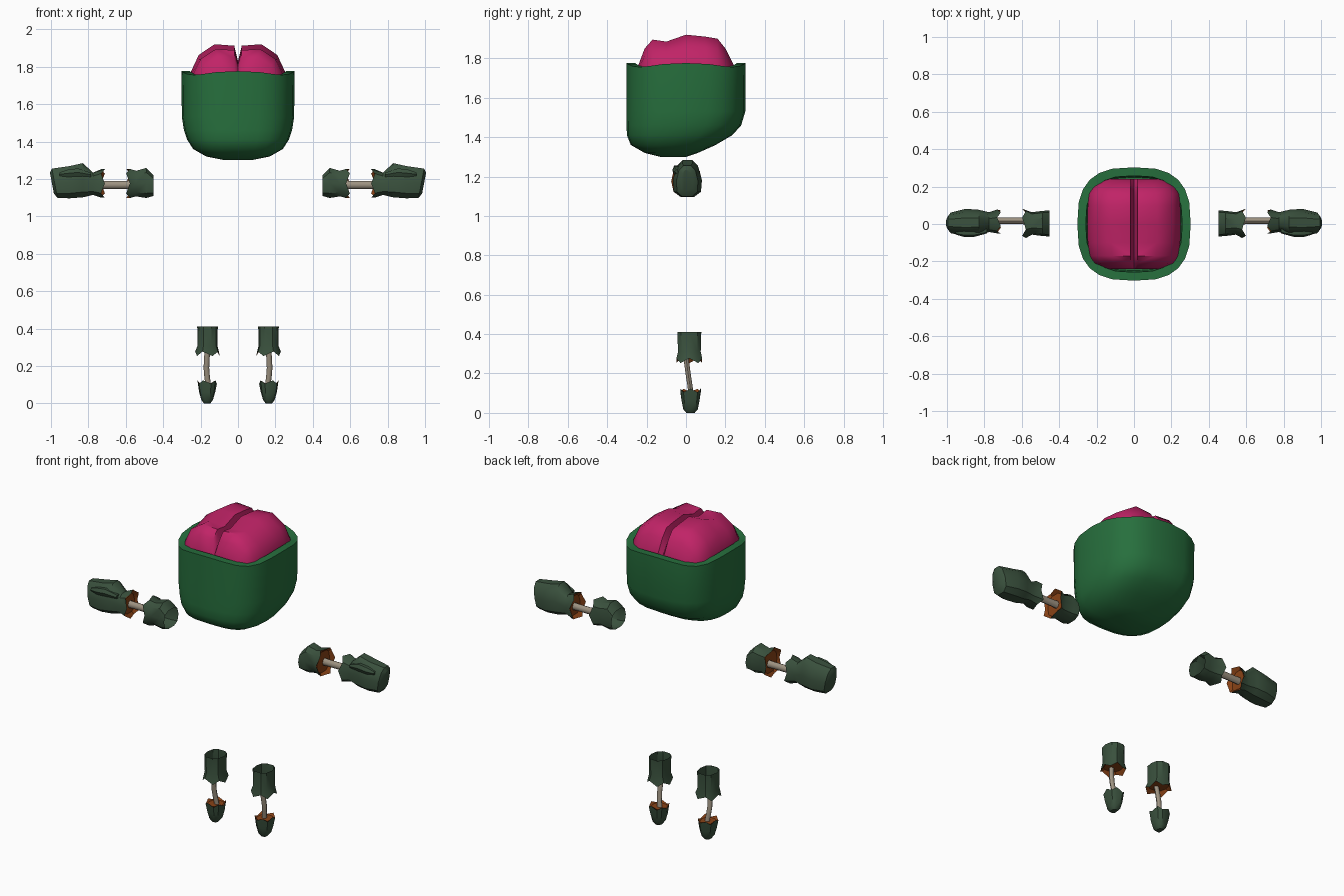
import bpy
import bmesh
from math import cos, sin, pi

cube = bpy.data.objects.get("Cube")
if cube:
    bpy.data.objects.remove(cube, do_unlink=True)


def material(name, rgb):
    mat = bpy.data.materials.new(name)
    mat.use_nodes = True
    colour = (*rgb, 1)
    mat.diffuse_color = colour
    bsdf = mat.node_tree.nodes["Principled BSDF"]
    bsdf.inputs["Base Color"].default_value = colour
    bsdf.inputs["Roughness"].default_value = 0.9
    return mat


SKIN = material("bright green", (0.02, 0.16, 0.047))
DULL = material("dull green", (0.042, 0.082, 0.047))
PINK = material("brain pink", (0.53, 0.017, 0.135))
BONE = material("bone", (0.34, 0.29, 0.22))
FLESH = material("orange flesh", (0.25, 0.055, 0.008))


def spow(v, p):
    return abs(v) ** p * (1 if v >= 0 else -1)


def ring(axis, t, c, r, jag=0, n=10, power=2.6, shear=0, taper=0):
    """Rounded-square loop across an axis; jag makes a torn edge."""
    pts = []
    for i in range(n):
        a = 2 * pi * i / n
        u, v = spow(cos(a), 2 / power), spow(sin(a), 2 / power)
        p, q = c[0] + r[0] * u * (1 - taper * v), c[1] + r[1] * v
        s = t + jag * (-1) ** i + shear * r[1] * v
        pts.append((s, p, q) if axis == "X" else (p, q, s))
    return pts


def loft(name, rings, mats, caps=(True, True), flesh_from=None, mirror=True, angle=35):
    """Skin a row of loops; segments from flesh_from on use the second material."""
    bm = bmesh.new()
    loops = [[bm.verts.new(p) for p in r] for r in rings]
    n = len(loops[0])
    for k, (a, b) in enumerate(zip(loops, loops[1:])):
        for i in range(n):
            j = (i + 1) % n
            f = bm.faces.new((a[i], a[j], b[j], b[i]))
            f.material_index = int(flesh_from is not None and k >= flesh_from)
    if caps[0]:
        bm.faces.new(loops[0])
    if caps[1]:
        bm.faces.new(loops[-1]).material_index = int(flesh_from is not None)
    bmesh.ops.recalc_face_normals(bm, faces=bm.faces)
    mesh = bpy.data.meshes.new(name)
    bm.to_mesh(mesh)
    bm.free()
    for m in mats:
        mesh.materials.append(m)
    obj = bpy.data.objects.new(name, mesh)
    bpy.context.collection.objects.link(obj)
    bpy.ops.object.select_all(action="DESELECT")
    obj.select_set(True)
    bpy.context.view_layer.objects.active = obj
    bpy.ops.object.shade_smooth_by_angle(angle=angle * pi / 180)
    if mirror:
        mod = obj.modifiers.new("Mirror", "MIRROR")
        mod.use_clip = True
    return obj


# Head bowl: height, half width, front y, back y, from chin to rim and inside
head = [
    (1.30, 0.07, -0.13, 0.0), (1.32, 0.17, -0.21, 0.06), (1.36, 0.24, -0.28, 0.15),
    (1.41, 0.272, -0.3, 0.235), (1.46, 0.289, -0.302, 0.28), (1.53, 0.30, -0.303, 0.301),
    (1.766, 0.303, -0.303, 0.303), (1.766, 0.258, -0.258, 0.258), (1.66, 0.25, -0.25, 0.25),
]
rings = []
for z, w, front, back in head:
    loop = ring("Z", z, (0, (front + back) / 2), (w, (back - front) / 2), n=24, power=2.8)
    if z == 1.766:  # the rim dips at the corners
        loop = [(x, y, h + 0.01 * cos(4 * 2 * pi * i / 24)) for i, (x, y, h) in enumerate(loop)]
    rings.append(loop)
loft("head_bowl", rings, [SKIN], mirror=False, angle=40)

# Brain: stations front to back with y, half width and top height
stations = [
    (-0.24, 0.17, 1.77), (-0.21, 0.215, 1.85), (-0.17, 0.235, 1.895), (-0.1, 0.247, 1.885),
    (0, 0.25, 1.92), (0.1, 0.247, 1.91), (0.16, 0.24, 1.9), (0.2, 0.217, 1.85), (0.24, 0.17, 1.77),
]
base = 1.66
rings = []
for y, w, top in stations:
    h = top - base
    section = [(0, 0), (0, 0.65), (0.02, 0.97), (0.5 * w, 1), (0.84 * w, 0.78), (w, 0.45), (w, 0)]
    rings.append([(x, y, base + h * f) for x, f in section])
loft("brain_lobes", rings, [PINK], angle=50)

# Hand: torn wrist, palm and slanted fist end
hand = [
    (0.995, 0.005, 0.03, 1.12, 1.235), (0.98, 0.006, 0.055, 1.095, 1.258),
    (0.90, 0.007, 0.074, 1.093, 1.272), (0.83, 0.008, 0.068, 1.098, 1.288),
    (0.775, 0.01, 0.053, 1.112, 1.236), (0.722, 0.012, 0.065, 1.097, 1.255),
    (0.74, 0.012, 0.05, 1.115, 1.235),
]
rings = []
for x, y, r, lo, hi in hand:
    rings.append(ring("X", x, (y, (lo + hi) / 2), (r, (hi - lo) / 2),
                      jag=0.01 if x == 0.722 else 0,
                      shear=0.19 if x > 0.95 else 0, taper=0.15))
loft("hand", rings, [DULL, FLESH], flesh_from=5)

# Thumb folded along the front of the hand
loft("thumb", [
    ring("X", 0.785, (-0.035, 1.222), (0.015, 0.012), n=6),
    ring("X", 0.855, (-0.045, 1.235), (0.024, 0.024), n=6),
    ring("X", 0.91, (-0.045, 1.23), (0.024, 0.022), n=6),
    ring("X", 0.955, (-0.042, 1.225), (0.014, 0.01), n=6),
], [DULL])

# Forearm stub, open towards the body and torn at the outer end
forearm = [
    (0.452, 0.07, 1.107, 1.222), (0.49, 0.067, 1.095, 1.262), (0.545, 0.06, 1.104, 1.246),
    (0.588, 0.078, 1.095, 1.257), (0.572, 0.062, 1.11, 1.24),
]
loft("forearm", [
    ring("X", x, (0.003, (lo + hi) / 2), (r, (hi - lo) / 2), jag=0.01 if x == 0.588 else 0)
    for x, r, lo, hi in forearm
], [DULL, FLESH], caps=(False, True), flesh_from=3)

# Arm bone between forearm and hand
loft("arm_bone", [
    ring("X", x, (0.017, 1.168), (r, r * 1.2), n=8, power=2)
    for x, r in ((0.56, 0.02), (0.60, 0.018), (0.71, 0.018), (0.76, 0.02))
], [BONE], angle=50)

# Shin stub, open at the top and torn at the bottom
shin = [
    (0.41, 0.055, 0.063, 0), (0.31, 0.053, 0.06, 0),
    (0.265, 0.066, 0.068, 0.012), (0.285, 0.052, 0.054, 0),
]
loft("shin", [ring("Z", z, (0.163, 0.017), (a, b), jag=j) for z, a, b, j in shin],
     [DULL, FLESH], caps=(False, True), flesh_from=2)

# Foot stump with a torn top
foot = [
    (0, 0.017, 0.022, 0), (0.018, 0.031, 0.038, 0), (0.06, 0.043, 0.047, 0),
    (0.114, 0.052, 0.054, 0.009), (0.106, 0.043, 0.045, 0),
]
loft("foot", [ring("Z", z, (0.165, 0.023), (a, b), jag=j) for z, a, b, j in foot],
     [DULL, FLESH], flesh_from=3)

# Leg bone, slightly bowed outwards
loft("leg_bone", [
    ring("Z", z, (x, y), (0.015, 0.013), n=8, power=2)
    for z, x, y in ((0.30, 0.16, -0.002), (0.25, 0.166, 0.004), (0.19, 0.169, 0.012),
                    (0.14, 0.165, 0.02), (0.09, 0.158, 0.026))
], [BONE], angle=50)
